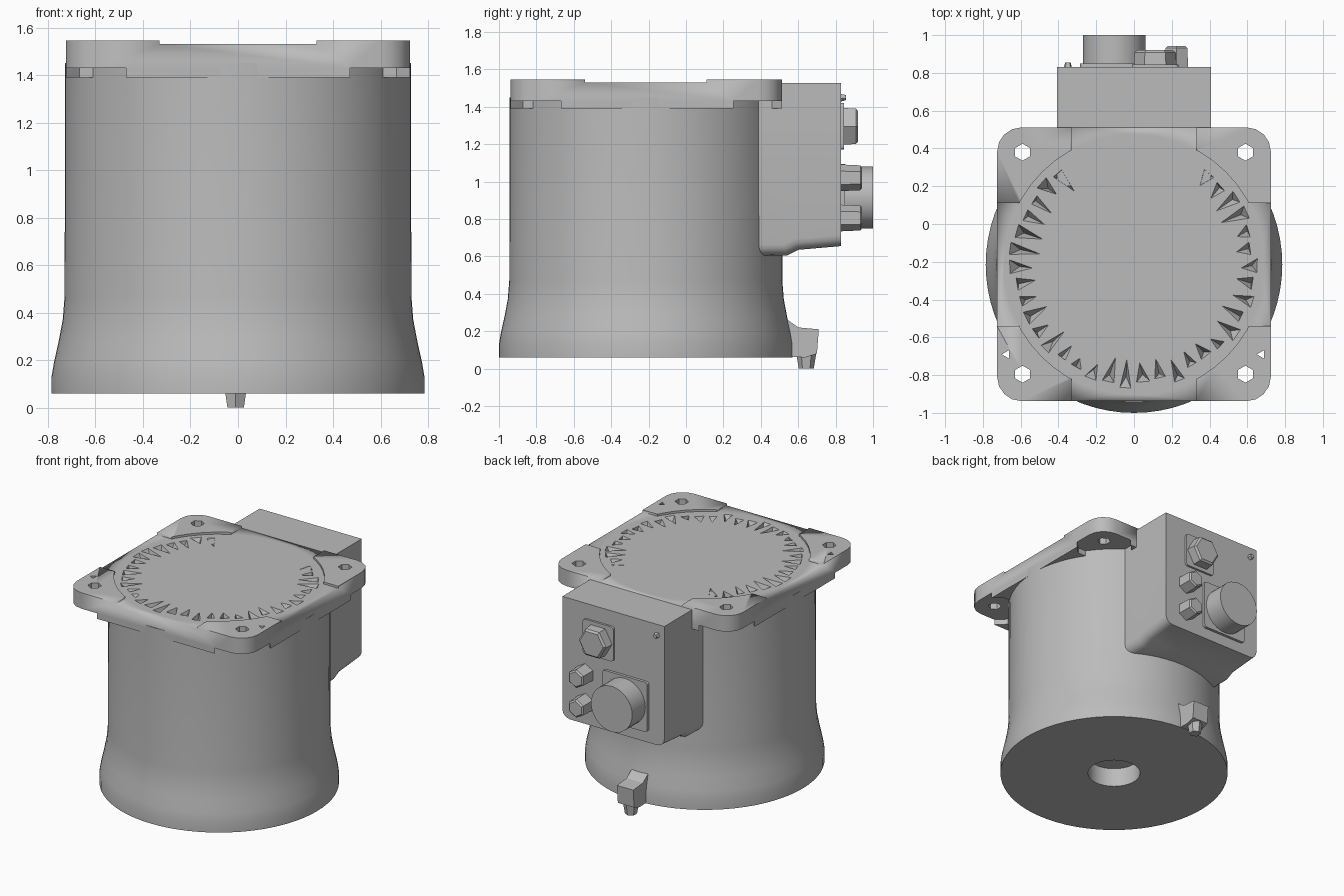
import bpy, bmesh, math, random
from mathutils import Matrix, Vector

random.seed(4)
if bpy.data.objects.get("Cube"):
    bpy.data.objects.remove(bpy.data.objects["Cube"], do_unlink=True)

grey = bpy.data.materials.new("cast_grey")
grey.use_nodes = True
grey.diffuse_color = (0.5, 0.5, 0.5, 1)
grey.node_tree.nodes["Principled BSDF"].inputs["Base Color"].default_value = (0.5, 0.5, 0.5, 1)

AXIS_Y = -0.215   # centre line of the round housing
TOP = 1.53


def finish(name, bm, smooth=None):
    bmesh.ops.recalc_face_normals(bm, faces=bm.faces[:])
    mesh = bpy.data.meshes.new(name)
    bm.to_mesh(mesh)
    bm.free()
    mesh.materials.append(grey)
    obj = bpy.data.objects.new(name, mesh)
    bpy.context.collection.objects.link(obj)
    bpy.ops.object.select_all(action='DESELECT')
    obj.select_set(True)
    bpy.context.view_layer.objects.active = obj
    if smooth:
        bpy.ops.object.shade_smooth_by_angle(angle=math.radians(smooth))
    return obj


def box(name, x, y, z, corner=0.0, axis=2):
    """Box from ranges; edges running along the axis are rounded."""
    bm = bmesh.new()
    size = Vector((x[1] - x[0], y[1] - y[0], z[1] - z[0]))
    mid = Vector((sum(x) / 2, sum(y) / 2, sum(z) / 2))
    bmesh.ops.create_cube(bm, size=1, matrix=Matrix.Translation(mid) @ Matrix.Diagonal(size).to_4x4())
    if corner:
        edges = [e for e in bm.edges if abs((e.verts[0].co - e.verts[1].co)[axis]) > 0.001]
        bmesh.ops.bevel(bm, geom=edges, offset=corner, segments=4, profile=0.5, affect='EDGES')
    return finish(name, bm, 30)


def rod(name, pos, r1, r2, length, sides, along_y=False, bevel=0.0, smooth=None, turn=0.0):
    """Cylinder or cone starting at pos and running up, or backward."""
    bm = bmesh.new()
    rot = Matrix.Rotation(-math.pi / 2, 4, 'X') if along_y else Matrix()
    mat = Matrix.Translation(pos) @ rot @ Matrix.Rotation(turn, 4, 'Z') @ Matrix.Translation((0, 0, length / 2))
    bmesh.ops.create_cone(bm, cap_ends=True, segments=sides, radius1=r1, radius2=r2, depth=length, matrix=mat)
    if bevel:
        cap = max(bm.faces, key=lambda f: f.calc_center_median().y)
        bmesh.ops.bevel(bm, geom=list(cap.edges), offset=bevel, segments=1, affect='EDGES')
    return finish(name, bm, smooth)


def side_prism(name, profile, x0, x1, round_z=None, radius=0.06):
    """Extrude a (y, z) profile across x; optionally round the low outer edges."""
    bm = bmesh.new()
    face = bm.faces.new([bm.verts.new((x0, y, z)) for y, z in profile])
    ext = bmesh.ops.extrude_face_region(bm, geom=[face])
    bmesh.ops.translate(bm, vec=(x1 - x0, 0, 0), verts=[v for v in ext["geom"] if isinstance(v, bmesh.types.BMVert)])
    if round_z:
        low = [e for e in bm.edges if all(v.co.z < round_z for v in e.verts)
               and abs(e.verts[0].co.x - e.verts[1].co.x) < 0.001]
        bmesh.ops.bevel(bm, geom=low, offset=radius, segments=4, profile=0.5, affect='EDGES')
    return finish(name, bm, 30)


def cut(target, cutter):
    mod = target.modifiers.new("cut", 'BOOLEAN')
    mod.operation = 'DIFFERENCE'
    mod.solver = 'EXACT'
    mod.object = cutter
    bpy.context.view_layer.objects.active = target
    bpy.ops.object.modifier_apply(modifier=mod.name)
    bpy.data.objects.remove(cutter, do_unlink=True)


# Round housing with flared foot and a blind bore underneath
profile = [(0, 0.2), (0.18, 0.2), (0.18, 0.06), (0.785, 0.06), (0.785, 0.13), (0.775, 0.19),
           (0.755, 0.28), (0.738, 0.37), (0.73, 0.47), (0.728, 1.45), (0, 1.45)]
bm = bmesh.new()
verts = [bm.verts.new((r, AXIS_Y, z)) for r, z in profile]
edges = [bm.edges.new(pair) for pair in zip(verts, verts[1:])]
bmesh.ops.spin(bm, geom=verts + edges, cent=(0, AXIS_Y, 0), axis=(0, 0, 1),
               angle=math.tau, steps=72, use_duplicate=False)
bmesh.ops.remove_doubles(bm, verts=bm.verts[:], dist=0.0005)
finish("housing", bm, 35)

# Square mounting flange: lowered middle leaves four raised corner pads
flange = box("mounting_flange", (-0.725, 0.725), (-0.938, 0.512), (1.39, 1.545), 0.13)
cut(flange, rod("cutter", (0, AXIS_Y, TOP), 0.69, 0.69, 0.1, 48))
cut(flange, box("cutter", (-0.33, 0.33), (-1.2, 0.8), (TOP, 1.7)))
cut(flange, box("cutter", (-1, 1), (-0.54, 0.11), (TOP, 1.7)))

# Bolt holes with relieved undersides, and small locating holes at the front
for sx in (-1, 1):
    for y in (0.38, -0.795):
        cut(flange, rod("cutter", (sx * 0.59, y, 1.3), 0.2, 0.2, 0.13, 8, turn=math.pi / 8))
        cut(flange, rod("cutter", (sx * 0.59, y, 1.3), 0.045, 0.045, 0.4, 6))
    cut(flange, rod("cutter", (sx * 0.675, -0.69, 1.3), 0.025, 0.025, 0.4, 3, turn=math.pi / 2))

# Ragged ring of notches on the top, open toward the rear
bm = bmesh.new()
for i in range(34):
    a = math.radians(130 + i * 8.5)
    half = math.radians(random.uniform(3.0, 4.0))
    inner, outer = random.uniform(0.47, 0.56), random.uniform(0.62, 0.68)
    lean = random.uniform(-0.06, 0.06)
    spots = [(inner, a + lean * 0.5, 1.545), (outer, a - half, 1.545), (outer, a + half, 1.545),
             (random.uniform(0.58, 0.63), a, random.uniform(1.46, 1.49))]
    tip = [bm.verts.new((r * math.cos(t), AXIS_Y + r * math.sin(t), z)) for r, t, z in spots]
    for skip in range(4):
        bm.faces.new([v for k, v in enumerate(tip) if k != skip])
cut(flange, finish("cutter", bm))

# Terminal box on the rear
side_prism("terminal_box", [(0.2, 0.6), (0.54, 0.605), (0.6, 0.635), (0.83, 0.655), (0.83, 1.528), (0.2, 1.528)],
           -0.408, 0.408, round_z=0.7)

# Large round connector on its square base
box("large_connector_base", (-0.285, 0.075), (0.8, 0.85), (0.735, 1.095), 0.02, axis=1)
rod("large_connector", (-0.105, 0.82, 0.915), 0.165, 0.165, 0.18, 28, along_y=True, smooth=35)

# Hexagonal connector on its square base
box("hex_connector_base", (-0.01, 0.235), (0.8, 0.845), (1.17, 1.42), 0.02, axis=1)
rod("hex_connector", (0.112, 0.82, 1.295), 0.115, 0.108, 0.1, 6, along_y=True, bevel=0.012, turn=math.pi / 6)

# Two small hexagonal cable plugs
for label, z in (("upper", 1.02), ("lower", 0.805)):
    rod(label + "_plug", (0.225, 0.81, z), 0.072, 0.066, 0.132, 6, along_y=True, bevel=0.01)

# Small screw on the rear face
rod("rear_screw", (-0.35, 0.82, 1.45), 0.025, 0.015, 0.035, 5, along_y=True)

# Cable outlet lug at the rear foot, with its pin
side_prism("outlet_lug", [(0.45, 0.28), (0.53, 0.27), (0.6, 0.22), (0.71, 0.21), (0.7, 0.08), (0.64, 0.06), (0.45, 0.065)],
           -0.075, 0.055)
rod("outlet_pin", (-0.01, 0.643, 0), 0.04, 0.055, 0.09, 6)
